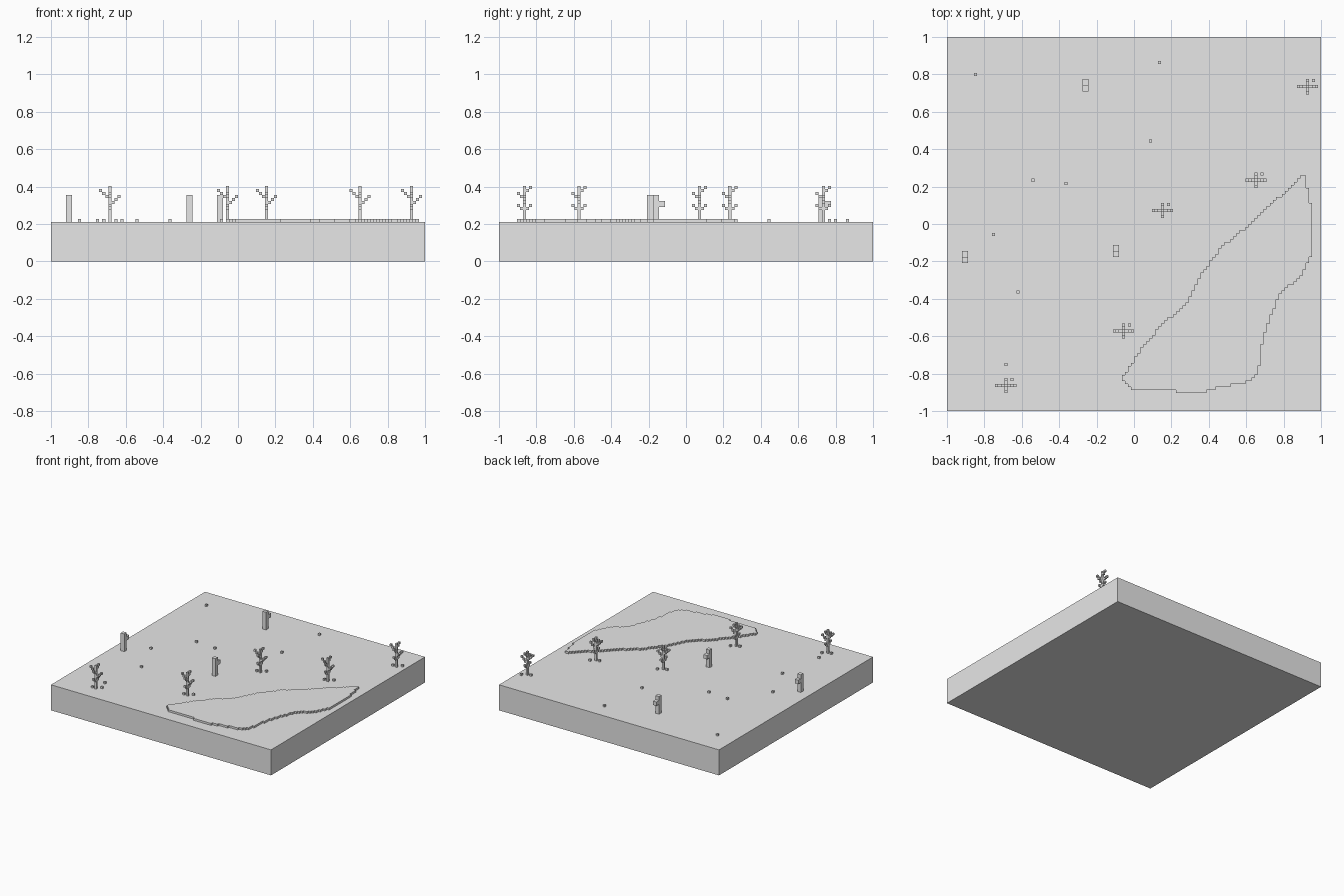
import bpy, bmesh, math
from mathutils import Vector

old = bpy.data.objects.get("Cube")
if old:
    bpy.data.objects.remove(old, do_unlink=True)

N = 124            # voxels along one side
V = 2 / N
GROUND = 13 * V    # top of the slab

grey = bpy.data.materials.new("plain grey")
grey.use_nodes = True
COLOUR = (0.8, 0.8, 0.8, 1)
grey.diffuse_color = COLOUR
grey.node_tree.nodes["Principled BSDF"].inputs["Base Color"].default_value = COLOUR


def add_object(name, bm):
    mesh = bpy.data.meshes.new(name)
    bm.to_mesh(mesh)
    bm.free()
    mesh.materials.append(grey)
    obj = bpy.data.objects.new(name, mesh)
    bpy.context.collection.objects.link(obj)
    return obj


def snap(p):
    return round((p + 1) / V - 0.5)


def voxels(name, cells, x=0, y=0):
    """Only the exposed faces of a set of unit cells, placed on the ground."""
    bm = bmesh.new()
    cells = set(cells)
    for cell in cells:
        centre = Vector(cell) + Vector((0.5, 0.5, 0.5))
        for axis in range(3):
            for sign in (-1, 1):
                step = [0, 0, 0]
                step[axis] = sign
                if tuple(c + s for c, s in zip(cell, step)) in cells:
                    continue
                n = Vector(step) / 2
                u, w = Vector((0, 0, 0)), Vector((0, 0, 0))
                u[(axis + 1) % 3] = 0.5
                w[(axis + 2) % 3] = 0.5 * sign
                bm.faces.new([bm.verts.new((centre + n + d) * V)
                              for d in (-u - w, u - w, u + w, w - u)])
    bmesh.ops.remove_doubles(bm, verts=bm.verts, dist=V / 10)
    bmesh.ops.dissolve_limit(bm, angle_limit=0.01, verts=bm.verts, edges=bm.edges)
    obj = add_object(name, bm)
    obj.location = (x * V - 1, y * V - 1, GROUND)
    return obj


# Ground slab
bm = bmesh.new()
bmesh.ops.create_cube(bm, size=1)
bmesh.ops.scale(bm, vec=(2, 2, GROUND), verts=bm.verts)
bmesh.ops.translate(bm, vec=(0, 0, GROUND / 2), verts=bm.verts)
add_object("ground_slab", bm)

# Raised patch, one voxel high, with a stepped outline
OUTLINE = [(.90, .27), (.79, .16), (.62, 0), (.47, -.12), (.36, -.27), (.28, -.42),
           (.14, -.55), (.03, -.68), (-.07, -.83), (-.02, -.88), (.21, -.88),
           (.23, -.9), (.37, -.9), (.46, -.87), (.6, -.85), (.65, -.81),
           (.68, -.72), (.68, -.66), (.72, -.52), (.78, -.37), (.89, -.28),
           (.94, -.19), (.96, -.08), (.95, .07), (.93, .18), (.92, .26)]


def inside(x, y):
    hit = False
    for (ax, ay), (bx, by) in zip(OUTLINE, OUTLINE[1:] + OUTLINE[:1]):
        if (ay > y) != (by > y) and x < ax + (y - ay) * (bx - ax) / (by - ay):
            hit = not hit
    return hit


voxels("raised_patch", [(i, j, 0) for i in range(N) for j in range(N)
                        if inside((i + 0.5) * V - 1, (j + 0.5) * V - 1)])


# Bare trees: trunk, diagonal branches (direction, length, start height), twigs on the ground
BRANCHES = [(-1, 0, 3, 8), (1, 0, 3, 6), (0, -1, 2, 8), (0, 1, 2, 10),
            (0, -1, 2, 4), (0, 1, 2, 4)]
tree = [(0, 0, k) for k in range(12)] + [(2, 2, 0), (-2, 0, 0)]
for dx, dy, length, start in BRANCHES:
    tree += [(dx * (s + 1), dy * (s + 1), start + s) for s in range(length)]

TREES = [(.93, .74), (.66, .23), (.16, .08), (-.05, -.57), (-.69, -.86)]
for n, (x, y) in enumerate(TREES, 1):
    voxels(f"bare_tree_{n}", tree, snap(x), snap(y))

# Cacti: square column with a stub arm at the back
cactus = [(i, j, k) for i in range(2) for j in range(2) for k in range(9)]
cactus += [(i, j, k) for i in range(2) for j in (2, 3) for k in (5, 6)]
for n, (x, y) in enumerate([(-.26, .725), (-.91, -.205), (-.11, -.175)], 1):
    voxels(f"cactus_{n}", cactus, snap(x), snap(y))

# Scattered pebbles
PEBBLES = [(-.85, .80), (.14, .865), (.095, .45), (-.545, .23), (-.355, .21),
           (-.755, -.06), (-.625, -.365), (-.69, -.75)]
for n, (x, y) in enumerate(PEBBLES, 1):
    voxels(f"pebble_{n}", [(0, 0, 0)], snap(x), snap(y))
